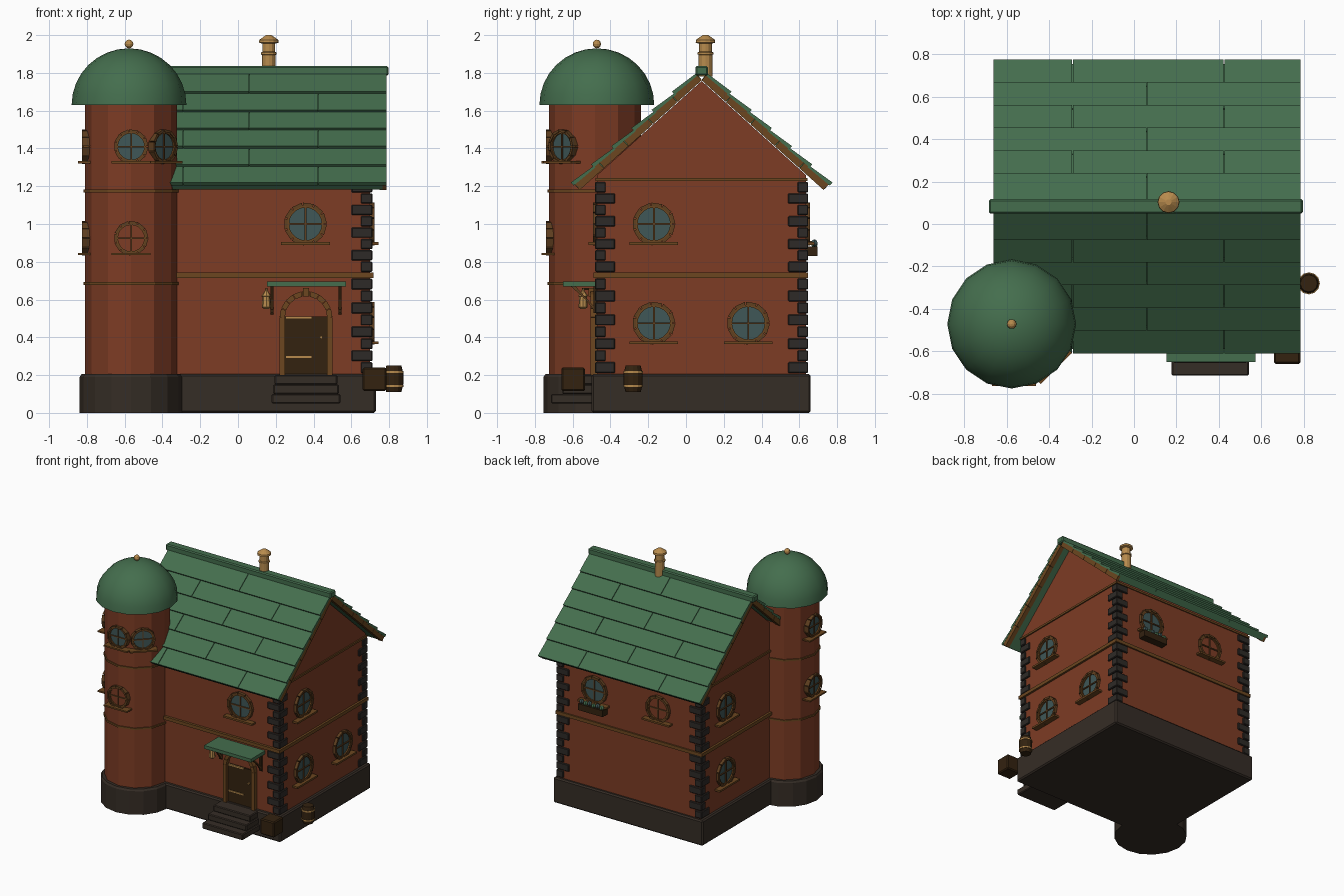
import bpy, bmesh, math
from mathutils import Vector, Matrix

if "Cube" in bpy.data.objects:
    bpy.data.objects.remove(bpy.data.objects["Cube"])

def mat(name, c):
    m = bpy.data.materials.new(name)
    m.diffuse_color = (*c, 1)
    m.use_nodes = True
    m.node_tree.nodes["Principled BSDF"].inputs["Base Color"].default_value = m.diffuse_color
    return m

BRICK = mat("brick red", (.205, .045, .018))
ROOF = mat("roof green", (.058, .155, .075))
STONE = mat("dark stone", (.036, .026, .019))
QUOIN = mat("corner stone grey", (.027, .023, .020))
TRIM = mat("trim wood", (.15, .062, .014))
FRAME = mat("frame wood", (.115, .05, .014))
DARK = mat("dark wood", (.033, .016, .005))
GOLD = mat("brass", (.48, .26, .075))
GLASS = mat("window glass", (.05, .095, .095))

def obj(name, bm, m, M=None, smooth=False):
    if M is not None:
        bm.transform(M)
    bmesh.ops.recalc_face_normals(bm, faces=bm.faces)
    me = bpy.data.meshes.new(name)
    for f in bm.faces:
        f.smooth = smooth
    bm.to_mesh(me)
    bm.free()
    me.materials.append(m)
    o = bpy.data.objects.new(name, me)
    bpy.context.collection.objects.link(o)
    return o

def bevel(o, w):
    b = o.modifiers.new("bevel", 'BEVEL')
    b.width, b.segments = w, 1

def hexa(bm, p):
    """Six-sided block: four points, then the four opposite ones."""
    v = [bm.verts.new(q) for q in p]
    for f in ((0, 1, 2, 3), (4, 5, 6, 7), (0, 1, 5, 4), (1, 2, 6, 5), (2, 3, 7, 6), (3, 0, 4, 7)):
        bm.faces.new([v[i] for i in f])

def add_box(bm, lo, hi):
    (a, b, c), (d, e, f) = lo, hi
    hexa(bm, [(a, b, c), (d, b, c), (d, e, c), (a, e, c), (a, b, f), (d, b, f), (d, e, f), (a, e, f)])

def box(name, lo, hi, m, M=None):
    bm = bmesh.new()
    add_box(bm, lo, hi)
    return obj(name, bm, m, M)

def lathe(name, prof, n, c, m, smooth=False, M=None):
    """Turned part from (radius, height) pairs."""
    bm = bmesh.new()
    rings = [[bm.verts.new((c[0] + r * math.cos(math.tau * i / n), c[1] + r * math.sin(math.tau * i / n), c[2] + z))
              for i in range(n)] for r, z in prof]
    for A, B in zip(rings, rings[1:]):
        for i in range(n):
            bm.faces.new((A[i], A[(i + 1) % n], B[(i + 1) % n], B[i]))
    bm.faces.new(rings[0])
    bm.faces.new(rings[-1])
    bmesh.ops.remove_doubles(bm, verts=bm.verts, dist=1e-5)
    return obj(name, bm, m, M, smooth)

def arc_blocks(name, r0, r1, d0, d1, n, m, M, a0=0, a1=math.tau, gap=0):
    """Ring or arch of wedge blocks in a wall frame."""
    bm = bmesh.new()
    s = (a1 - a0) / n
    for i in range(n):
        a, b = a0 + s * i + gap, a0 + s * (i + 1) - gap
        flat = [(r * math.cos(t), r * math.sin(t)) for r, t in ((r0, a), (r1, a), (r1, b), (r0, b))]
        hexa(bm, [(*q, d0) for q in flat] + [(*q, d1) for q in flat])
    return obj(name, bm, m, M)

def wall_frame(pos, deg):
    """x right, y up, z outward from a wall facing deg."""
    a = math.radians(deg)
    n, v = Vector((math.cos(a), math.sin(a), 0)), Vector((0, 0, 1))
    u = Vector((-n.y, n.x, 0))
    return Matrix.Translation(pos) @ Matrix((u, v, n)).transposed().to_4x4()

def window(name, pos, deg, r, glass=True, back=-.02):
    M = wall_frame(pos, deg)
    arc_blocks(name + "_surround", r * .85, r, back, .022, 11, FRAME, M, gap=.025)
    arc_blocks(name + "_inner_ring", r * .76, r * .87, back, .016, 20, TRIM, M)
    lathe(name + "_pane", [(r * .8, back), (r * .8, .006)], 20, (0, 0, 0), GLASS if glass else BRICK, M=M)
    bm = bmesh.new()
    w = r * .04
    add_box(bm, (-w, -r * .8, 0), (w, r * .8, .014))
    add_box(bm, (-r * .8, -w, 0), (r * .8, w, .014))
    obj(name + "_bars", bm, FRAME, M)
    box(name + "_sill", (-r * 1.13, -r * .97, back), (r * 1.13, -r * .84, .045), TRIM, M)

# House body
X0, X1, Y0, Y1, YC = -.58, .70, -.47, .635, .083
TAN = .9
ang = math.atan(TAN)
RZ = 1.765
eave = RZ - .008 - TAN * (YC - Y0)
bm = bmesh.new()
prof = [(Y0, .19), (Y1, .19), (Y1, eave), (YC, RZ - .008), (Y0, eave)]
ends = [[bm.verts.new((x, y, z)) for y, z in prof] for x in (X0, X1)]
for e in ends:
    bm.faces.new(e)
for i in range(5):
    bm.faces.new((ends[0][i], ends[0][(i + 1) % 5], ends[1][(i + 1) % 5], ends[1][i]))
obj("house_walls", bm, BRICK)
bevel(box("house_plinth", (-.61, -.5, 0), (.73, .66, .205), STONE), .01)
box("floor_band", (X0 - .017, Y0 - .02, .715), (X1 + .017, Y1 + .012, .742), TRIM)
box("gable_band", (X0 - .01, Y0 - .01, 1.227), (X1 + .01, Y1 + .008, 1.243), TRIM)

# Corner stones
for name, cx, cy, sx, sy in (("front_right", X1, Y0, 1, -1), ("back_right", X1, Y1, 1, 1), ("back_left", X0, Y1, -1, 1)):
    bm = bmesh.new()
    k = 0
    for z0, z1 in ((.208, .714), (.744, 1.225)):
        h = (z1 - z0) / 8
        for i in range(8):
            lx, ly = (.10, .045) if k % 2 else (.05, .095)
            k += 1
            xs = sorted((cx + sx * .012, cx - sx * lx))
            ys = sorted((cy + sy * .012, cy - sy * ly))
            add_box(bm, (xs[0], ys[0], z0 + h * i + .003), (xs[1], ys[1], z0 + h * (i + 1) - .003))
    bevel(obj(name + "_corner_stones", bm, QUOIN), .005)

# Roof: deck, overlapping boards, gable boards, ridge
for side, s in (("front", -1), ("back", 1)):
    def P(x, t, n):
        return (x, YC + s * (t * math.cos(ang) + n * math.sin(ang)), RZ - t * math.sin(ang) + n * math.cos(ang))
    def slab(bm, x0, x1, t0, t1, lo0, hi0, lo1, hi1):
        hexa(bm, [P(x, t, n) for x in (x0, x1) for t, n in ((t0, lo0), (t0, hi0), (t1, hi1), (t1, lo1))])
    L, row = .872, .144
    bm = bmesh.new()
    slab(bm, -.64, .765, 0, L, .003, .036, .003, .036)
    for i in range(6):
        t0, t1 = L - row * (6 - i), L - row * (5 - i) + .008
        if i == 0:
            t0 = -.02
        xs = [-.665] + ([-.29, .425] if i % 2 else [.06]) + [.788]
        for a, b in zip(xs, xs[1:]):
            slab(bm, a + .002, b - .002, t0, t1, .03, .042, .036, .058)
    obj(side + "_roof_boards", bm, ROOF)
    bm = bmesh.new()
    for x0, x1 in ((-.66, -.625), (.75, .785)):
        for i in range(5):
            slab(bm, x0, x1, L / 5 * i + .002, L / 5 * (i + 1) - .001, -.003, .04, -.003, .04)
    obj(side + "_gable_boards", bm, TRIM)
bevel(box("roof_ridge", (-.685, YC - .034, 1.785), (.797, YC + .034, 1.836), ROOF), .008)

# Tower
T = (-.566, -.482)
lathe("tower_plinth", [(.272, 0), (.272, .19), (.262, .205)], 16, (*T, 0), STONE)
lathe("tower_wall", [(.243, .19), (.243, 1.66)], 12, (*T, 0), BRICK)
for i, z in enumerate((.685, 1.175)):
    lathe("tower_band_%d" % i, [(.251, -.007), (.251, .007)], 12, (*T, z), TRIM)
D = (-.577, -.472)
dome = lathe("tower_dome", [(.304 * math.cos(a * math.pi / 16), .30 * math.sin(a * math.pi / 16)) for a in range(9)],
             16, (*D, 1.63), ROOF, True)
dome.data.set_sharp_from_angle(angle=math.radians(40))
sphere = [(.023 * math.sin(math.pi * i / 6), -.023 * math.cos(math.pi * i / 6)) for i in range(7)]
lathe("dome_finial", sphere, 10, (*D, 1.953), GOLD)
for i, (deg, z, g) in enumerate(((-90, 1.41, True), (-45, 1.41, True), (180, 1.41, True), (-90, .925, False), (180, .925, True))):
    a = math.radians(deg)
    window("tower_window_%d" % i, (T[0] + .237 * math.cos(a), T[1] + .237 * math.sin(a), z), deg, .092, g, -.045)

# House windows
for i, (x, y, z, deg, r, g) in enumerate((
        (.357, Y0, 1.0, -90, .114, True), (X1, -.17, 1.0, 0, .114, True), (X1, -.17, .475, 0, .114, True),
        (X1, .33, .475, 0, .114, True), (.37, Y1, 1.0, 90, .114, True), (-.2, Y1, 1.0, 90, .108, False),
        (X0, .33, 1.0, 180, .114, True), (X0, .33, .475, 180, .114, True))):
    window("house_window_%d" % i, (x, y, z), deg, r, g)

# Flower box
box("flower_box", (.26, Y1, .83), (.48, .697, .882), DARK)
for i in range(6):
    lathe("flower_%d" % i, [(r * .8, z * .8) for r, z in sphere], 6, (.28 + .036 * i, .68, .892 + .008 * (i % 2)), GLASS if i % 2 else ROOF)

# Door
DM = wall_frame((.36, Y0, 0), -90)
box("door_leaf", (-.12, .2, 0), (.12, .51, .012), DARK, DM)
arc_blocks("door_arch", .112, .14, -.01, .035, 9, TRIM, DM @ Matrix.Translation((0, .505, 0)), 0, math.pi, .01)
for s in (-1, 1):
    box("door_post", (s * .126 - .014, .2, -.01), (s * .126 + .014, .505, .035), TRIM, DM)
    box("awning_side_post", (s * .18 - .008, .53, 0), (s * .18 + .008, .67, .02), DARK, DM)
    bm = bmesh.new()
    hexa(bm, [(s * .18 + w, y, d) for w in (-.008, .008) for y, d in ((.52, 0), (.545, 0), (.67, .14), (.67, .115))])
    obj("awning_brace", bm, FRAME, DM)
box("door_keystone", (-.015, .615, 0), (.015, .66, .045), TRIM, DM)
for z in (.295, .505):
    box("door_hinge", (-.105, z - .005, .01), (.03, z + .005, .019), GOLD, DM)
lathe("door_knob", [(.008, 0), (.008, .02)], 8, (.08, .4, .01), GOLD, M=DM)
box("awning", (-.207, .668, -.01), (.213, .695, .182), ROOF, DM)

# Steps
for i in range(3):
    w = .182 - .008 * i
    bevel(box("step_%d" % i, (-w, .05 + .05 * i, -.03), (w, .1 + .05 * i, .245 - .06 * i), STONE, DM), .006)

# Lantern
lathe("lantern", [(.012, -.045), (.024, -.035), (.02, .02), (.027, .024), (.008, .05), (.005, .065)], 8, (.15, -.545, .595), GOLD)
box("lantern_arm", (.145, -.55, .65), (.155, Y0, .66), DARK)

# Chimney
lathe("chimney", [(.036, -.02), (.036, .095), (.042, .098), (.042, .108), (.034, .112), (.034, .155), (.052, .16),
                  (.05, .175), (.026, .192), (.014, .2)], 12, (.163, .103, 1.8), GOLD)

# Crate and barrel
bevel(box("crate", (.66, -.66, .115), (.785, -.535, .24), DARK), .008)
lathe("barrel", [(.04, -.07), (.05, -.03), (.05, .03), (.04, .07)], 12, (.825, -.28, .18), DARK)
for z in (-.037, .037):
    lathe("barrel_hoop", [(.052, -.005), (.052, .005)], 12, (.825, -.28, .18 + z), GOLD)
